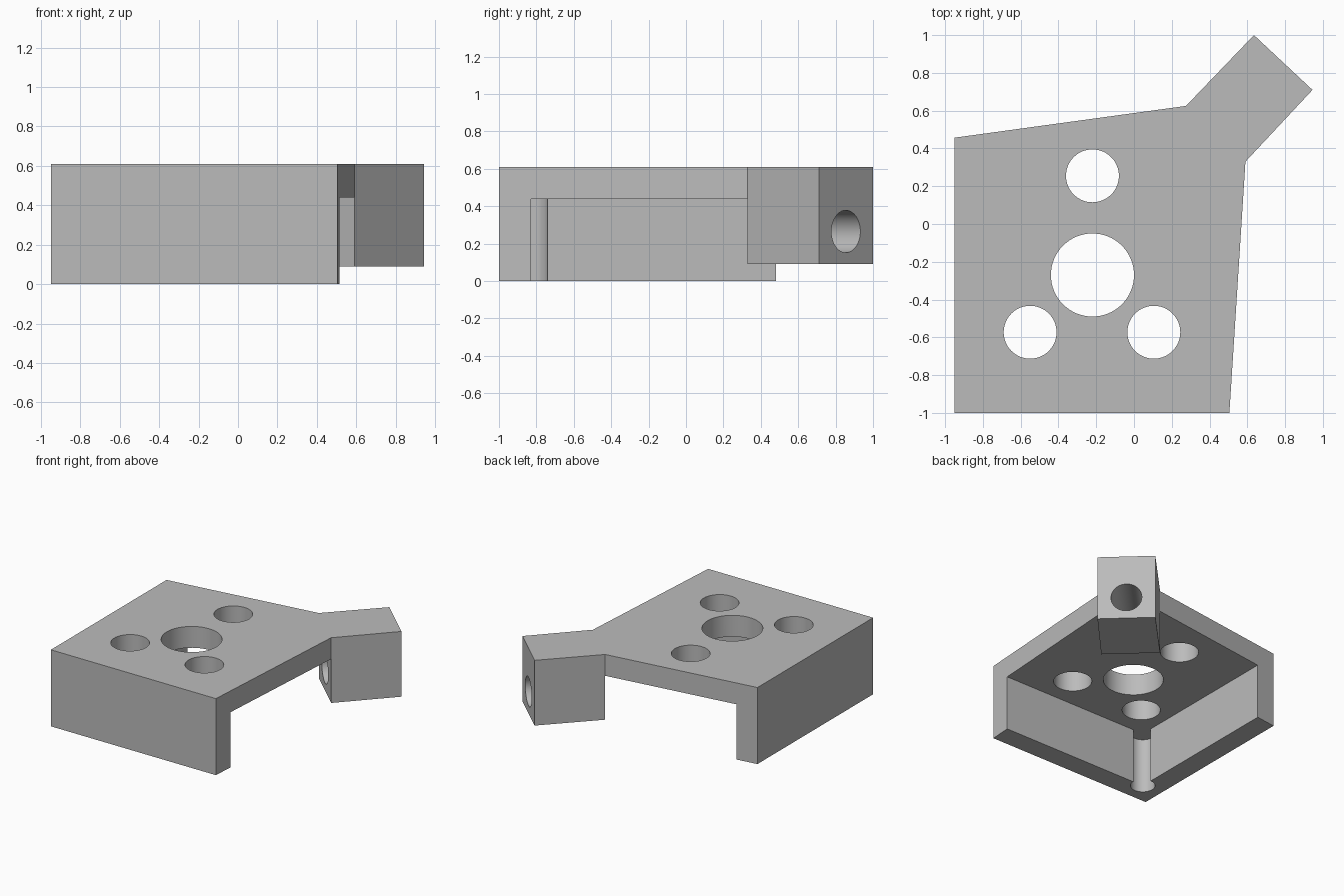
import bpy, bmesh, math
from mathutils import Vector

if "Cube" in bpy.data.objects:
    bpy.data.objects.remove(bpy.data.objects["Cube"])

TOP, UNDERSIDE, ARM_BOTTOM = 0.61, 0.44, 0.09


def finish(bm, name):
    bmesh.ops.recalc_face_normals(bm, faces=bm.faces)
    mesh = bpy.data.meshes.new(name)
    bm.to_mesh(mesh)
    bm.free()
    obj = bpy.data.objects.new(name, mesh)
    bpy.context.collection.objects.link(obj)
    return obj


def prism(name, outline, z0, z1):
    bm = bmesh.new()
    face = bm.faces.new([bm.verts.new((x, y, z0)) for x, y in outline])
    made = bmesh.ops.extrude_face_region(bm, geom=[face])["geom"]
    bmesh.ops.translate(bm, vec=(0, 0, z1 - z0),
                        verts=[v for v in made if isinstance(v, bmesh.types.BMVert)])
    return finish(bm, name)


def rod(name, start, end, radius):
    start, end = Vector(start), Vector(end)
    axis = end - start
    bm = bmesh.new()
    bmesh.ops.create_cone(bm, cap_ends=True, segments=64, radius1=radius,
                          radius2=radius, depth=axis.length)
    bm.transform(axis.to_track_quat("Z", "Y").to_matrix().to_4x4())
    bmesh.ops.translate(bm, vec=(start + end) / 2, verts=bm.verts)
    return finish(bm, name)


def cut(target, cutter):
    cutter.hide_render = True
    mod = target.modifiers.new("cut", "BOOLEAN")
    mod.operation, mod.solver, mod.object = "DIFFERENCE", "EXACT", cutter
    bpy.context.view_layer.objects.active = target
    bpy.ops.object.modifier_apply(modifier=mod.name)
    bpy.data.objects.remove(cutter)


# Solid block with the diagonal arm
arm_near, arm_far = Vector((0.59, 0.33)), Vector((0.275, 0.625))
bracket = prism("bracket", [(-0.95, -1), (0.505, -1), arm_near, (0.945, 0.71),
                            (0.635, 1), arm_far, (-0.95, 0.457)], 0, TOP)

# Pocket under the plate, leaving front and side walls and the arm
step = (arm_far - arm_near) * 0.2
wall_x, wall_y = -0.78, -0.83
cut(bracket, prism("pocket", [(wall_x, wall_y), (0.8, wall_y), arm_near - step,
                              arm_far + step, (wall_x, 0.9)], -0.1, UNDERSIDE))
cut(bracket, prism("arm_clearance", [(0.2, 0.2), (1.1, 0.2), (1.1, 1.1), (0.2, 1.1)],
                   -0.1, ARM_BOTTOM))

# Round relief where the two walls meet
cut(bracket, rod("corner_relief", (wall_x, wall_y, -0.1),
                 (wall_x, wall_y, UNDERSIDE), 0.09))

# Plate holes
for x, y, r in [(-0.22, 0.255, 0.14), (-0.55, -0.573, 0.14),
                (0.105, -0.573, 0.14), (-0.22, -0.27, 0.22)]:
    cut(bracket, rod("plate_hole", (x, y, 0.3), (x, y, 0.8), r))

# Bore along the arm
cut(bracket, rod("arm_bore", (0.34, 0.38, 0.265), (0.88, 0.95, 0.265), 0.113))

# Grey finish and shading
grey = bpy.data.materials.new("plain grey")
grey.use_nodes = True
colour = (0.5, 0.5, 0.5, 1)
grey.diffuse_color = colour
grey.node_tree.nodes["Principled BSDF"].inputs["Base Color"].default_value = colour
bracket.data.materials.clear()
bracket.data.materials.append(grey)
for poly in bracket.data.polygons:
    poly.material_index = 0
bpy.ops.object.select_all(action="DESELECT")
bracket.select_set(True)
bpy.context.view_layer.objects.active = bracket
bpy.ops.object.shade_smooth_by_angle(angle=math.radians(30))
